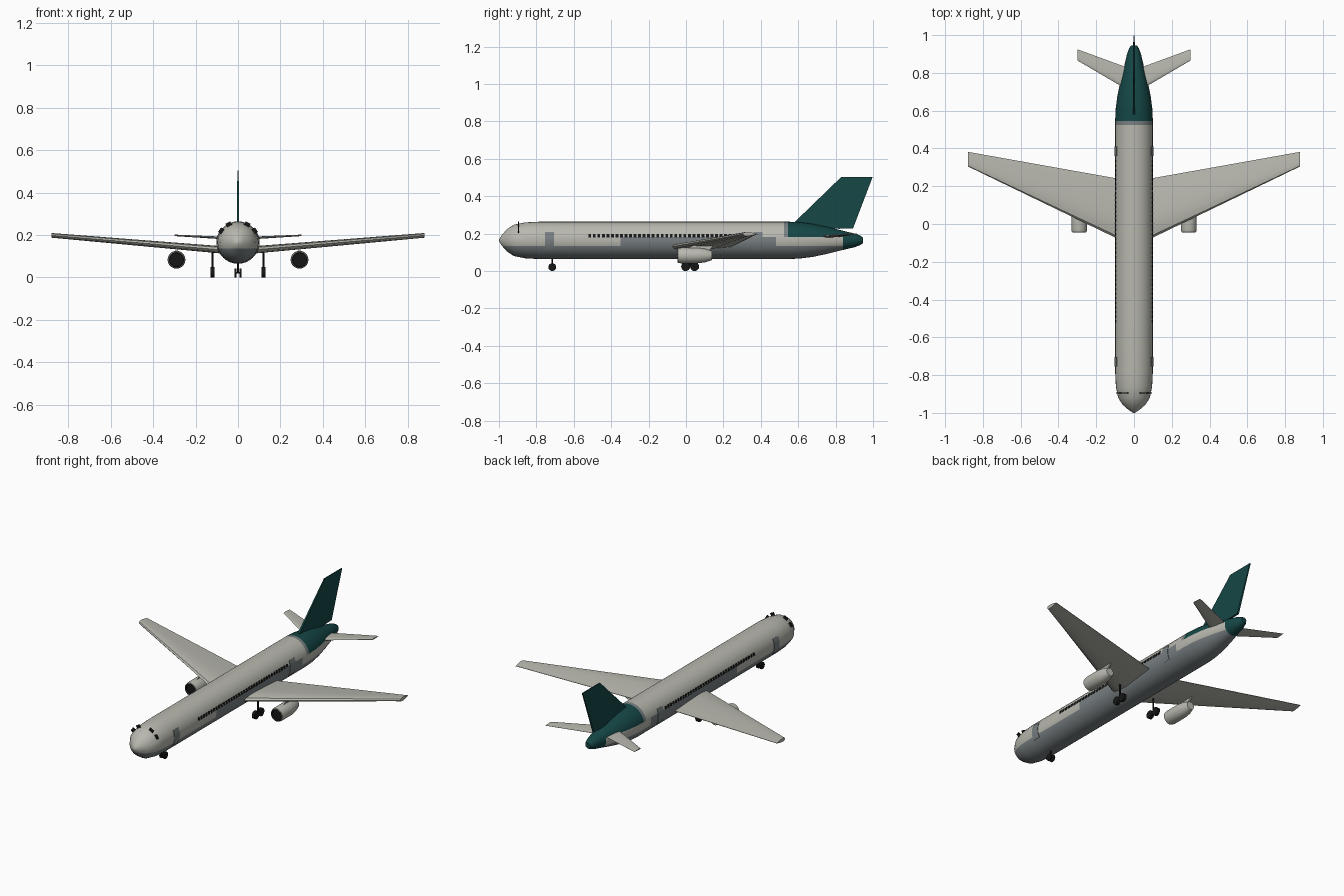
import bpy, bmesh, math
from mathutils import Vector, Matrix

if "Cube" in bpy.data.objects:
    bpy.data.objects.remove(bpy.data.objects["Cube"])

R, CZ = 0.1, 0.164  # fuselage radius and axis height


def mat(name, c):
    m = bpy.data.materials.new(name)
    m.diffuse_color = (*c, 1)
    m.use_nodes = True
    m.node_tree.nodes["Principled BSDF"].inputs["Base Color"].default_value = m.diffuse_color
    return m


LIGHT = mat("light grey", (0.48, 0.48, 0.43))
GREY = mat("belly grey", (0.19, 0.215, 0.225))
TEAL = mat("dark teal", (0.007, 0.062, 0.06))
BLACK = mat("black", (0.008, 0.008, 0.008))


def finish(bm, name, mats, rule=None, smooth=True):
    bmesh.ops.recalc_face_normals(bm, faces=bm.faces[:])
    if rule:
        for f in bm.faces:
            f.material_index = rule(f.calc_center_median())
    me = bpy.data.meshes.new(name)
    bm.to_mesh(me)
    bm.free()
    for m in mats:
        me.materials.append(m)
    ob = bpy.data.objects.new(name, me)
    bpy.context.collection.objects.link(ob)
    if smooth:
        bpy.ops.object.select_all(action='DESELECT')
        ob.select_set(True)
        bpy.context.view_layer.objects.active = ob
        bpy.ops.object.shade_smooth_by_angle(angle=math.radians(35))
    return ob


def loft(bm, rings):
    """Skin a list of closed rings and cap both ends."""
    vs = [[bm.verts.new(p) for p in r] for r in rings]
    n = len(vs[0])
    for a, b in zip(vs, vs[1:]):
        for i in range(n):
            j = (i + 1) % n
            bm.faces.new((a[i], a[j], b[j], b[i]))
    bm.faces.new(vs[0])
    bm.faces.new(vs[-1][::-1])


def circle(x, y, z, r, n):
    return [(x + r * math.cos(2 * math.pi * i / n), y,
             z + r * math.sin(2 * math.pi * i / n)) for i in range(n)]


def lathe(bm, x, z, profile, n):
    loft(bm, [circle(x, y, z, r, n) for y, r in profile])


def box(bm, size, matrix):
    bmesh.ops.create_cube(bm, size=1, matrix=matrix @ Matrix.Diagonal((*size, 1)))


# Fuselage: turned body, split at the paint lines
bm = bmesh.new()
lathe(bm, 0, CZ, [(-1, 0.004), (-0.985, 0.028), (-0.957, 0.06), (-0.92, 0.084),
                  (-0.86, 0.096), (-0.78, R), (-0.35, R), (0.48, R), (0.523, R),
                  (0.545, R), (0.61, 0.097), (0.68, 0.088), (0.76, 0.071), (0.84, 0.051),
                  (0.9, 0.037), (0.93, 0.026), (0.945, 0.016)], 32)
for h in (0.135, 0.182):
    bmesh.ops.bisect_plane(bm, geom=bm.verts[:] + bm.edges[:] + bm.faces[:],
                           plane_co=(0, 0, h), plane_no=(0, 0, 1))


def livery(c):
    if c.y > 0.84:
        return 2
    if c.z > 0.182 and c.y > 0.545:
        return 2
    if c.z > 0.182 and c.y > 0.523:
        return 1
    line = 0.182 if -0.35 < c.y < 0.48 else 0.135
    return 1 if c.z < line else 0


finish(bm, "fuselage", [LIGHT, GREY, TEAL], livery)

# Airfoil outline: chord fraction, thickness fraction
FOIL = [(0, 0), (0.04, 0.3), (0.15, 0.47), (0.35, 0.5), (0.7, 0.28), (1, 0.04),
        (1, -0.04), (0.7, -0.28), (0.35, -0.5), (0.15, -0.47), (0.04, -0.3)]


def panel(name, stations, side):
    """Tapered wing panel; station = x, leading y, trailing y, z, thickness."""
    bm = bmesh.new()
    loft(bm, [[(side * x, a + (b - a) * u, z + t * v) for u, v in FOIL]
              for x, a, b, z, t in stations])
    finish(bm, name, [LIGHT])


def arc_plate(bm, y0, y1, z0, z1, side, steps):
    """Thin plate that hugs the fuselage side."""
    a0, a1 = (math.asin((z - CZ) / R) for z in (z0, z1))
    angs = [a0 + (a1 - a0) * i / steps for i in range(steps + 1)]
    pts = [(R + 0.0025, a) for a in angs] + [(R - 0.003, a) for a in reversed(angs)]
    loft(bm, [[(side * r * math.cos(a), y, CZ + r * math.sin(a)) for r, a in pts]
              for y in (y0, y1)])


def wheel(bm, x, y, z, r, w):
    rot = Matrix.Translation((x, y, z)) @ Matrix.Rotation(math.pi / 2, 4, 'Y')
    bmesh.ops.create_cone(bm, cap_ends=True, segments=16, radius1=r, radius2=r,
                          depth=w, matrix=rot)


def strut(bm, x, y, z0, z1, r):
    bmesh.ops.create_cone(bm, cap_ends=True, segments=10, radius1=r, radius2=r,
                          depth=z1 - z0, matrix=Matrix.Translation((x, y, (z0 + z1) / 2)))


for side, tag in ((1, "right"), (-1, "left")):
    # Wing and tailplane
    panel(tag + "_wing", [(0, -0.12, 0.225, 0.123, 0.036),
                          (0.88, 0.305, 0.382, 0.198, 0.022)], side)
    panel(tag + "_tailplane", [(0, 0.69, 0.815, 0.182, 0.014),
                               (0.3, 0.866, 0.925, 0.198, 0.007)], side)

    # Engine with a recessed dark intake
    ex, ez = side * 0.29, 0.083
    bm = bmesh.new()
    lathe(bm, ex, ez, [(-0.03, 0.033), (-0.045, 0.035), (-0.042, 0.039), (-0.025, 0.042),
                       (0.06, 0.042), (0.1, 0.037), (0.14, 0.024)], 24)
    finish(bm, tag + "_engine", [LIGHT, BLACK],
           lambda c: 1 if c.y < -0.02 and math.hypot(c.x - ex, c.z - ez) < 0.0345 else 0)

    # Pylon joining engine and wing
    bm = bmesh.new()
    loft(bm, [[(ex + s, y, z) for y, z in
               ((0.0, 0.118), (0.12, 0.108), (0.16, 0.148), (0.06, 0.148))]
              for s in (-0.005, 0.005)])
    finish(bm, tag + "_pylon", [LIGHT], smooth=False)

    # Cabin windows
    bm = bmesh.new()
    for i in range(36):
        y = -0.522 + i * 0.0242
        arc_plate(bm, y, y + 0.015, 0.18, 0.197, side, 1)
    finish(bm, tag + "_cabin_windows", [BLACK], smooth=False)

    # Doors
    bm = bmesh.new()
    for y in (-0.755, 0.36):
        arc_plate(bm, y, y + 0.05, 0.116, 0.207, side, 6)
    finish(bm, tag + "_doors", [GREY])

    # Cockpit windows: small upright plates around the nose
    bm = bmesh.new()
    for deg in (35, 63):
        a = math.radians(deg)
        box(bm, (0.018, 0.004, 0.026), Matrix.Translation(
            (side * 0.097 * math.cos(a), -0.895, CZ + 0.097 * math.sin(a)))
            @ Matrix.Rotation(-side * a, 4, 'Y'))
    finish(bm, tag + "_cockpit_windows", [BLACK], smooth=False)

    # Main landing gear: strut, bogie beam and two wheels
    bm = bmesh.new()
    gx = side * 0.12
    strut(bm, gx, 0.022, 0.024, 0.135, 0.005)
    box(bm, (0.008, 0.048, 0.008), Matrix.Translation((gx, 0.022, 0.024)))
    for y in (-0.002, 0.046):
        wheel(bm, gx, y, 0.024, 0.024, 0.018)
    finish(bm, tag + "_main_gear", [BLACK])

# Tail fin: swept profile, thinner towards the top
bm = bmesh.new()
side_view = [(0.55, 0.232), (0.83, 0.503), (0.998, 0.503), (0.893, 0.228), (0.82, 0.226)]
loft(bm, [[(s * (0.003 if z > 0.4 else 0.006), y, z) for y, z in side_view]
          for s in (-1, 1)])
finish(bm, "tail_fin", [TEAL], smooth=False)

# Nose gear: strut, axle and twin wheels
bm = bmesh.new()
strut(bm, 0, -0.715, 0.022, 0.075, 0.004)
box(bm, (0.02, 0.006, 0.006), Matrix.Translation((0, -0.715, 0.021)))
for x in (-0.011, 0.011):
    wheel(bm, x, -0.715, 0.021, 0.021, 0.009)
finish(bm, "nose_gear", [BLACK])
